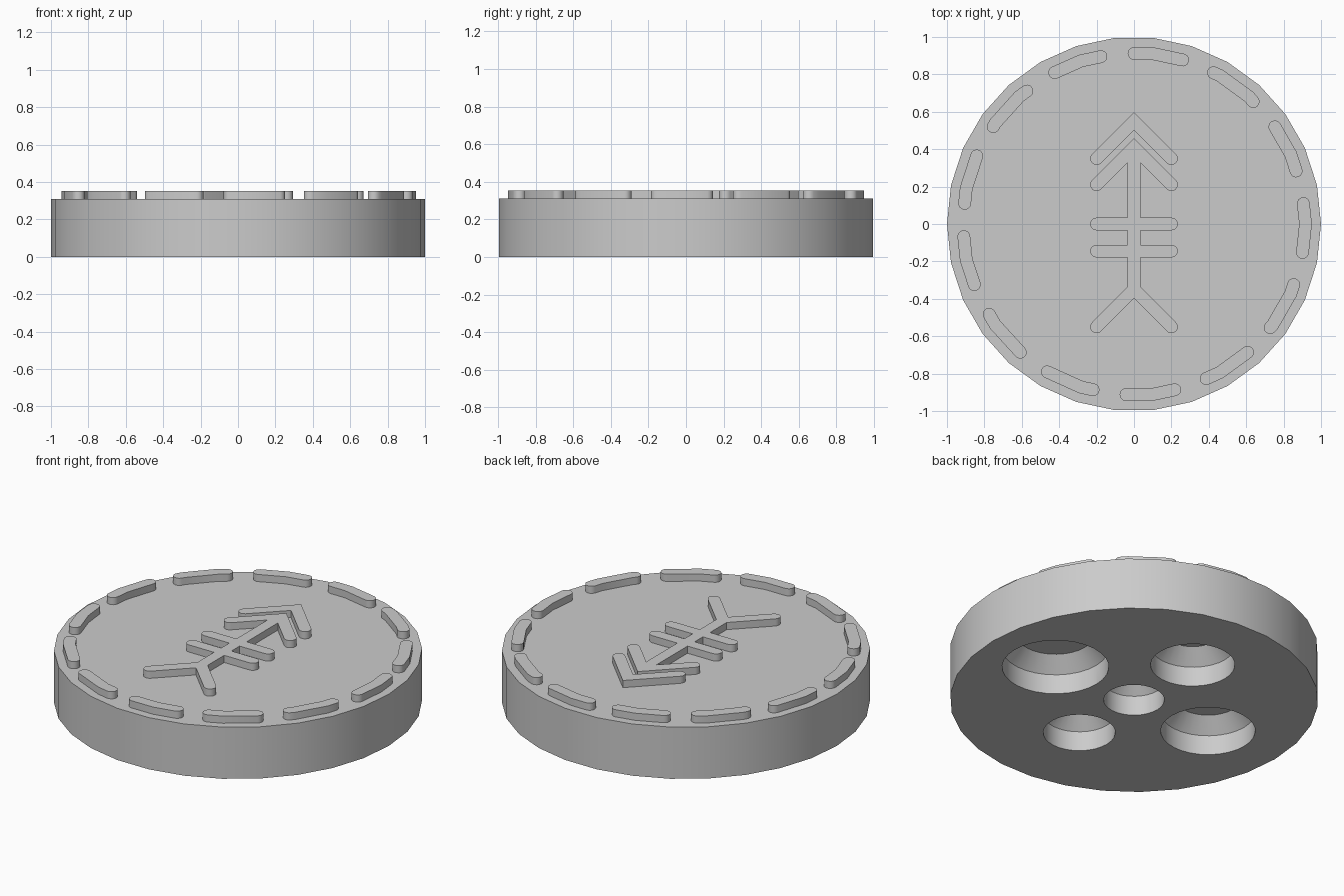
import bpy, bmesh
from math import sin, cos, pi, radians, sqrt

if "Cube" in bpy.data.objects:
    bpy.data.objects.remove(bpy.data.objects["Cube"])

SIDES = 30
STEP = 360 / SIDES
TOP, RAISED = 0.31, 0.353      # disc top, top of the raised relief
HW = 0.034                     # half width of every raised stroke

grey = bpy.data.materials.new("plain grey")
grey.use_nodes = True
colour = (0.6, 0.6, 0.6, 1)
grey.diffuse_color = colour
grey.node_tree.nodes["Principled BSDF"].inputs["Base Color"].default_value = colour


def finish(bm, name):
    bmesh.ops.recalc_face_normals(bm, faces=bm.faces)
    mesh = bpy.data.meshes.new(name)
    bm.to_mesh(mesh)
    bm.free()
    mesh.materials.append(grey)
    obj = bpy.data.objects.new(name, mesh)
    bpy.context.collection.objects.link(obj)
    return obj


def smooth(obj):
    bpy.ops.object.select_all(action='DESELECT')
    obj.select_set(True)
    bpy.context.view_layer.objects.active = obj
    bpy.ops.object.shade_smooth_by_angle(angle=radians(30))


def lathe(name, rings, centre=(0, 0), sides=SIDES):
    """Closed solid through (radius, z) rings."""
    bm = bmesh.new()
    loops = [[bm.verts.new((centre[0] + r * cos(2 * pi * i / sides),
                            centre[1] + r * sin(2 * pi * i / sides), z))
              for i in range(sides)] for r, z in rings]
    for lo, hi in zip(loops, loops[1:]):
        for i in range(sides):
            j = (i + 1) % sides
            bm.faces.new((lo[i], lo[j], hi[j], hi[i]))
    bm.faces.new(loops[0])
    bm.faces.new(loops[-1])
    return finish(bm, name)


def relief(name, outline):
    """Raised plate with the given outline, sunk slightly into the disc."""
    bm = bmesh.new()
    face = bm.faces.new([bm.verts.new((x, y, TOP - 0.01)) for x, y in outline])
    up = bmesh.ops.extrude_face_region(bm, geom=[face])["geom"]
    for v in up:
        if isinstance(v, bmesh.types.BMVert):
            v.co.z = RAISED
    obj = finish(bm, name)
    smooth(obj)
    return obj


def cap(x, y, heading, n=8):
    """Round stroke end, running clockwise around the tip."""
    angles = [radians(heading + 90 - 180 * i / n) for i in range(n + 1)]
    return [(x + HW * cos(a), y + HW * sin(a)) for a in angles]


def mirrored(half):
    """Complete a right-hand half outline whose ends lie on x = 0."""
    return half + [(-x, y) for x, y in reversed(half[1:-1])]


# Disc with five chamfered pockets in the underside
disc = lathe("disc", [(1, 0), (1, TOP)])
pockets = [(0.165, 0, 0), (0.29, 1, 0), (0.229, 0, 1), (0.257, -1, 0), (0.196, 0, -1)]
for r, dx, dy in pockets:
    d = r + 0.267
    cutter = lathe("pocket_cutter", [(r, -0.05), (r, 0.118), (r - 0.082, 0.2)],
                   (dx * d, dy * d))
    cutter.hide_render = True
    mod = disc.modifiers.new("pocket", 'BOOLEAN')
    mod.operation, mod.solver, mod.object = 'DIFFERENCE', 'EXACT', cutter
    bpy.context.view_layer.objects.active = disc
    bpy.ops.object.modifier_apply(modifier=mod.name)
    bpy.data.objects.remove(cutter)
smooth(disc)

# Arrow: separate tip chevron, then a body with chevron, two bars and two legs
slant = HW * sqrt(2)
relief("arrow_tip", mirrored([(0, 0.55 + slant)] + cap(0.2, 0.35, -45) + [(0, 0.55 - slant)]))

body = [(0, 0.41 + slant)] + cap(0.2, 0.21, -45) + [(HW, 0.41 - slant - HW)]
for y in (0, -0.145):
    body += [(HW, y + HW)] + cap(0.2, y, 0) + [(HW, y - HW)]
body += [(HW, -0.35 + slant - HW)] + cap(0.2, -0.55, -45) + [(0, -0.35 - slant)]
relief("arrow_body", mirrored(body))


# Ring of round-ended dashes following the faceted rim
def rim_point(radius, deg):
    r = radius * cos(radians(STEP / 2)) / cos(radians(deg % STEP - STEP / 2))
    return r * cos(radians(deg)), r * sin(radians(deg))


DASHES, RING, SPAN = 13, 0.917, 16.5
for k in range(DASHES):
    mid = -1.35 + k * 360 / DASHES
    start, end = mid - SPAN / 2, mid + SPAN / 2
    bends = [i * STEP for i in range(-2, SIDES + 2) if start + 1 < i * STEP < end - 1]
    inner = [rim_point(RING - HW, a) for a in bends]
    outer = [rim_point(RING + HW, a) for a in reversed(bends)]
    relief("rim_dash", inner[::-1] + cap(*rim_point(RING, start), start - 90)[::-1]
           + outer[::-1] + cap(*rim_point(RING, end), end + 90)[::-1])
